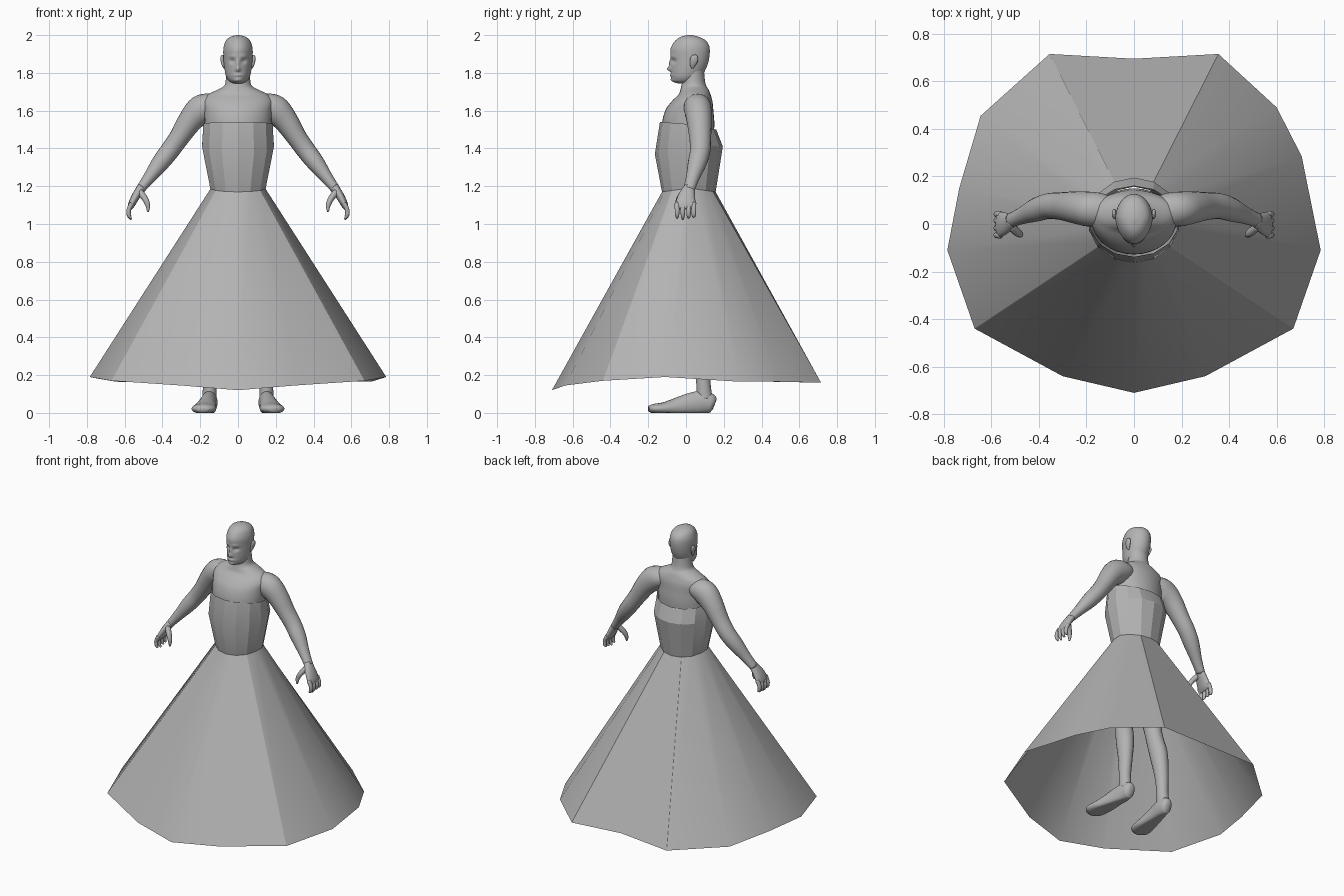
import bpy
import bmesh
import math
from mathutils import Vector

default_cube = bpy.data.objects.get("Cube")
if default_cube:
    bpy.data.objects.remove(default_cube, do_unlink=True)

X, Y, Z = Vector((1, 0, 0)), Vector((0, 1, 0)), Vector((0, 0, 1))

grey = bpy.data.materials.new("plain_grey")
grey.use_nodes = True
colour = (0.45, 0.45, 0.45, 1.0)
grey.diffuse_color = colour
grey.node_tree.nodes["Principled BSDF"].inputs["Base Color"].default_value = colour


def make_object(name, rings, cap=True, mirror=False, angle=None):
    """Skin a list of closed rings into a mesh object."""
    bm = bmesh.new()
    loops = [[bm.verts.new(point) for point in ring] for ring in rings]
    count = len(loops[0])
    for low, high in zip(loops, loops[1:]):
        for i in range(count):
            j = (i + 1) % count
            bm.faces.new((low[i], low[j], high[j], high[i]))
    if cap:
        bm.faces.new(loops[0][::-1])
        bm.faces.new(loops[-1])
    bmesh.ops.recalc_face_normals(bm, faces=bm.faces)
    mesh = bpy.data.meshes.new(name)
    bm.to_mesh(mesh)
    bm.free()
    mesh.materials.append(grey)
    obj = bpy.data.objects.new(name, mesh)
    bpy.context.collection.objects.link(obj)
    bpy.ops.object.select_all(action='DESELECT')
    bpy.context.view_layer.objects.active = obj
    obj.select_set(True)
    if angle:
        bpy.ops.object.shade_smooth_by_angle(angle=math.radians(angle))
    else:
        bpy.ops.object.shade_smooth()
    if mirror:
        obj.modifiers.new("other_side", 'MIRROR')
    return obj


def smooth_rows(rows, steps):
    """Catmull-Rom interpolation of every column in the rows."""
    result = []
    for i in range(len(rows) - 1):
        before, after = rows[max(i - 1, 0)], rows[min(i + 2, len(rows) - 1)]
        for s in range(steps):
            t = s / steps
            result.append([
                b + 0.5 * t * (c - a + t * (2 * a - 5 * b + 4 * c - d
                                            + t * (3 * (b - c) + d - a)))
                for a, b, c, d in zip(before, rows[i], rows[i + 1], after)])
    result.append(list(rows[-1]))
    return result


def tube(name, rows, ref=Y, steps=4, sides=20, floor=0.0):
    """Mirrored limb: each row is x, y, z, width radius, depth radius."""
    rows = smooth_rows(rows, steps)
    centres = [Vector(row[:3]) for row in rows]
    rings = []
    for i, row in enumerate(rows):
        along = centres[min(i + 1, len(rows) - 1)] - centres[max(i - 1, 0)]
        u = ref.cross(along).normalized()
        v = along.normalized().cross(u)
        ring = []
        for k in range(sides):
            a = math.tau * k / sides
            p = centres[i] + u * row[3] * math.cos(a) + v * row[4] * math.sin(a)
            p.z = max(p.z, floor)
            ring.append(p)
        rings.append(ring)
    return make_object(name, rings, mirror=True)


def stack(rows, steps, sides, narrow=0.0):
    """Horizontal oval rings: each row is z, half width, front y, back y."""
    rings = []
    for z, half, front, back in smooth_rows(rows, steps):
        ring = []
        for k in range(sides):
            a = math.tau * k / sides
            taper = 1 - narrow * max(0, -math.sin(a))
            ring.append(Vector((half * taper * math.cos(a),
                                (front + back) / 2 + (back - front) / 2 * math.sin(a), z)))
        rings.append(ring)
    return rings


# Torso, shoulders and neck
torso = [(1.08, .12, -.09, .11), (1.2, .125, -.1, .12), (1.4, .16, -.12, .14),
         (1.52, .175, -.128, .15), (1.6, .18, -.11, .145), (1.65, .185, -.075, .14),
         (1.685, .16, -.04, .13), (1.71, .11, -.03, .12), (1.73, .075, -.025, .108),
         (1.76, .065, -.02, .1), (1.82, .062, -.015, .095)]
make_object("torso", stack(torso, 4, 32))

# Head, with the face shaped by soft bumps
head = [(1.745, .025, -.045, .03), (1.755, .045, -.07, .06), (1.775, .06, -.078, .08),
        (1.8, .068, -.08, .095), (1.84, .074, -.08, .113), (1.88, .077, -.08, .123),
        (1.92, .078, -.083, .126), (1.95, .073, -.072, .12), (1.975, .061, -.052, .1),
        (1.992, .038, -.025, .065), (2.0, .006, .01, .03)]
features = [  # x, z, depth, x spread, z spread
    (0, 1.82, .02, .011, .012), (0, 1.85, .01, .009, .022), (0, 1.788, .006, .022, .006),
    (0, 1.762, .006, .02, .009), (.03, 1.862, -.014, .014, .01), (.03, 1.888, .006, .022, .007),
    (0, 1.802, -.004, .025, .005)]
face_rings = stack(head, 5, 64, narrow=0.12)
for point in (p for ring in face_rings for p in ring if p.y < 0):
    push = sum(depth * math.exp(-((abs(point.x) - x) / sx) ** 2 - ((point.z - z) / sz) ** 2)
               for x, z, depth, sx, sz in features)
    point.y -= push
make_object("head", face_rings)

# Ears
tube("ears", [(.07, .035, 1.825, .006, .006), (.077, .035, 1.84, .008, .014),
              (.083, .042, 1.865, .009, .021), (.084, .045, 1.885, .008, .018),
              (.082, .045, 1.895, .004, .008)], sides=12)

# Arms
tube("arms", [(.08, .06, 1.63, .045, .05), (.14, .06, 1.625, .066, .07),
              (.195, .063, 1.605, .078, .073), (.25, .07, 1.55, .066, .067),
              (.31, .075, 1.46, .054, .058), (.36, .075, 1.39, .051, .054),
              (.41, .06, 1.325, .047, .05), (.47, .035, 1.245, .033, .036),
              (.52, .015, 1.18, .024, .03)])

# Hands
tube("palms", [(.51, .018, 1.195, .024, .029), (.542, .003, 1.145, .022, .046),
               (.565, -.003, 1.1, .018, .054), (.572, -.003, 1.08, .01, .048)], sides=16)
for number, y in enumerate((-.047, -.017, .014, .041)):
    drop = .008 * abs(number - 1)
    tube(f"finger_{number + 1}", [(.562, y, 1.11, .013, .014), (.578, y, 1.075, .012, .013),
                                  (.577, y, 1.045, .011, .011),
                                  (.566, y, 1.023 + drop, .005, .005)], sides=10)
tube("thumbs", [(.52, -.01, 1.17, .018, .018), (.49, -.035, 1.13, .016, .018),
                (.477, -.045, 1.095, .012, .012), (.477, -.048, 1.065, .005, .005)], sides=10)

# Legs
tube("legs", [(.075, .02, 1.15, .075, .1), (.09, .02, .95, .08, .09),
              (.105, .03, .75, .065, .07), (.12, .045, .58, .052, .056),
              (.135, .075, .43, .053, .06), (.145, .09, .28, .042, .046),
              (.15, .092, .16, .036, .038), (.15, .1, .07, .038, .042)])

# Feet, flattened along the sole
tube("feet", [(.148, .152, .045, .02, .03), (.148, .135, .05, .036, .05),
              (.15, .09, .055, .042, .062), (.158, .03, .045, .044, .062),
              (.168, -.05, .03, .053, .05), (.178, -.12, .023, .064, .033),
              (.186, -.17, .022, .06, .026), (.19, -.197, .022, .035, .016)],
     ref=Z, floor=0.0)

# Gown: fourteen panels running from hem to waist, bust and neckline
hem_right = [(.3, -.64, .145), (.67, -.44, .17), (.785, -.11, .19),
             (.705, .285, .165), (.6, .49, .165), (.355, .715, .16)]
hem_left = [(-x, y, z) for x, y, z in hem_right]
hem_left[3:5] = [(-.735, .15, .18), (-.645, .455, .165)]
hem = [(0, -.71, .12)] + hem_right + [(0, .695, .175)] + hem_left[::-1]


def panel_ring(half, front, back, z_front, z_side, z_back):
    ring = []
    for k in range(len(hem)):
        a = math.tau * k / len(hem)
        c = math.cos(a)
        end = z_front if c > 0 else z_back
        ring.append((half * math.sin(a), (front + back) / 2 - (back - front) / 2 * c,
                     z_side + (end - z_side) * abs(c)))
    return ring


waist = panel_ring(.15, -.127, .157, 1.17, 1.19, 1.17)
bust = panel_ring(.195, -.165, .195, 1.37, 1.42, 1.41)
neckline = panel_ring(.188, -.138, .16, 1.54, 1.53, 1.5)
make_object("gown_skirt", [hem, waist], cap=False, angle=30)
make_object("gown_bodice", [waist, bust, neckline], cap=False, angle=20)
